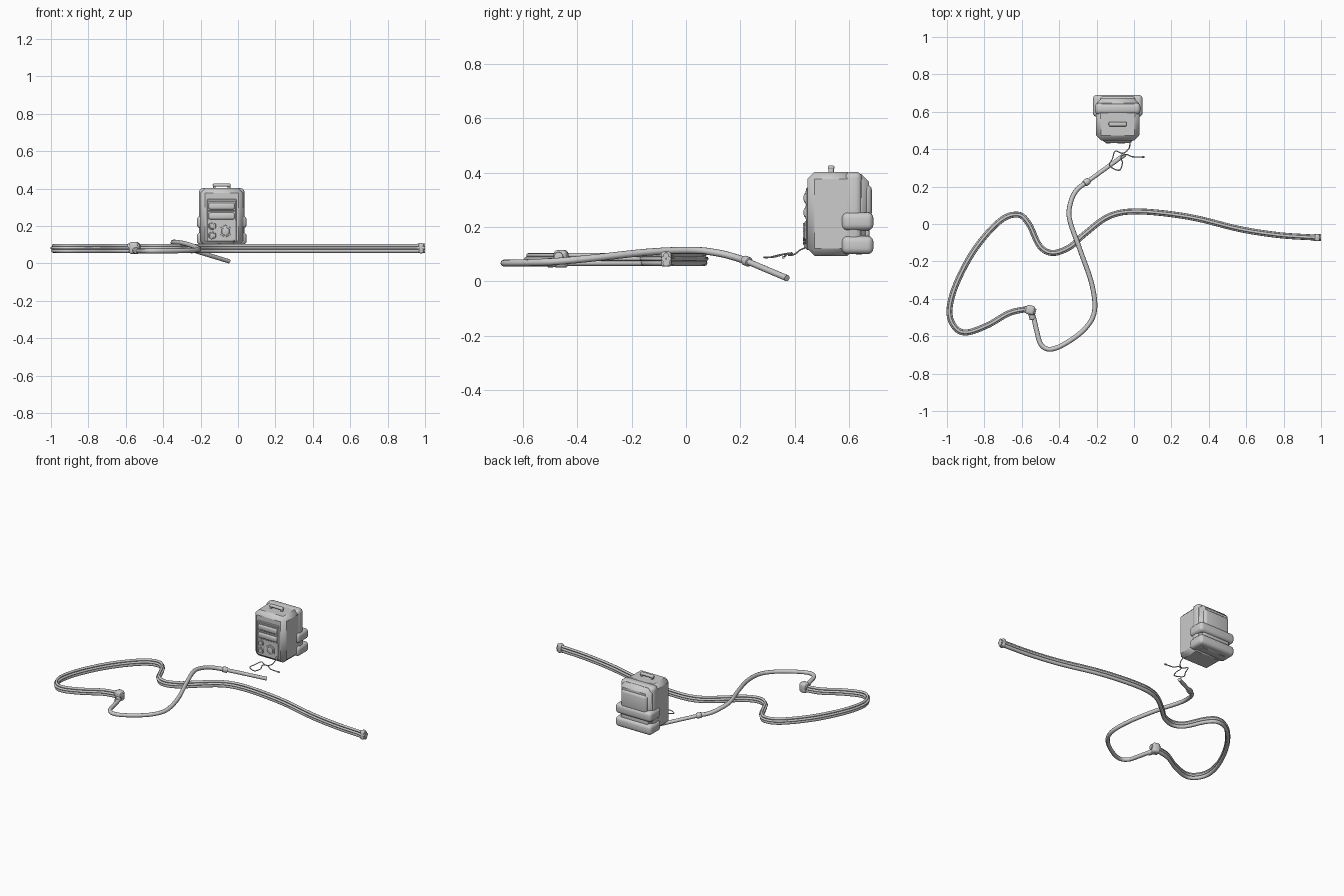
import bpy, bmesh, math
from mathutils import Vector, Matrix

if "Cube" in bpy.data.objects:
    bpy.data.objects.remove(bpy.data.objects["Cube"])


def finish(ob, angle=35):
    bpy.ops.object.select_all(action='DESELECT')
    ob.select_set(True)
    bpy.context.view_layer.objects.active = ob
    bpy.ops.object.shade_smooth_by_angle(angle=math.radians(angle))
    return ob


def box(name, lo, hi, bevel=0.0, seg=3, rot=0.0):
    lo, hi = Vector(lo), Vector(hi)
    bm = bmesh.new()
    bmesh.ops.create_cube(bm, size=1)
    bmesh.ops.scale(bm, vec=hi - lo, verts=bm.verts)
    if bevel:
        bmesh.ops.bevel(bm, geom=bm.edges[:], offset=bevel, segments=seg, profile=0.5, affect='EDGES')
    me = bpy.data.meshes.new(name)
    bm.to_mesh(me)
    bm.free()
    ob = bpy.data.objects.new(name, me)
    bpy.context.collection.objects.link(ob)
    ob.location = (lo + hi) / 2
    ob.rotation_euler.z = rot
    return finish(ob)


def rod(name, a, b, r, sides=12, bevel=0.0):
    a, b = Vector(a), Vector(b)
    bm = bmesh.new()
    bmesh.ops.create_cone(bm, cap_ends=True, segments=sides, radius1=r, radius2=r, depth=(b - a).length)
    if bevel:
        caps = [e for e in bm.edges if abs(e.verts[0].co.z - e.verts[1].co.z) < 1e-6]
        bmesh.ops.bevel(bm, geom=caps, offset=bevel, segments=2, profile=0.5, affect='EDGES')
    me = bpy.data.meshes.new(name)
    rot = (b - a).to_track_quat('Z', 'Y').to_matrix().to_4x4()
    bm.transform(Matrix.Translation((a + b) / 2) @ rot)
    bm.to_mesh(me)
    bm.free()
    ob = bpy.data.objects.new(name, me)
    bpy.context.collection.objects.link(ob)
    return finish(ob)


def smooth_path(pts, n=6):
    p = [Vector(q) for q in pts]
    p = [2 * p[0] - p[1]] + p + [2 * p[-1] - p[-2]]
    out = []
    for a, b, c, d in zip(p, p[1:], p[2:], p[3:]):
        for i in range(n):
            t = i / n
            out.append(0.5 * (2 * b + (c - a) * t + (2 * a - 5 * b + 4 * c - d) * t * t
                              + (3 * b - a - 3 * c + d) * t ** 3))
    return out + [p[-2]]


def tube(name, path, r, side=0.0, up=0.0, res=2):
    cu = bpy.data.curves.new(name, 'CURVE')
    cu.dimensions = '3D'
    cu.bevel_depth, cu.bevel_resolution, cu.use_fill_caps = r, res, True
    sp = cu.splines.new('POLY')
    sp.points.add(len(path) - 1)
    for i, q in enumerate(path):
        d = path[min(i + 1, len(path) - 1)] - path[max(i - 1, 0)]
        nrm = Vector((-d.y, d.x, 0)).normalized()
        sp.points[i].co = (*(q + nrm * side + Vector((0, 0, up))), 1)
    ob = bpy.data.objects.new(name, cu)
    bpy.context.collection.objects.link(ob)
    bpy.ops.object.select_all(action='DESELECT')
    ob.select_set(True)
    bpy.context.view_layer.objects.active = ob
    bpy.ops.object.convert(target='MESH')
    return finish(bpy.context.view_layer.objects.active, 50)


# Bundle of hoses running along the ground
trunk = smooth_path([(x, y, 0.08) for x, y in [
    (0.98, -0.073), (0.78, -0.06), (0.565, -0.027), (0.3, 0.037), (0.03, 0.067), (-0.13, 0.043),
    (-0.263, -0.053), (-0.343, -0.123), (-0.434, -0.155), (-0.504, -0.118), (-0.562, 0.0),
    (-0.62, 0.05), (-0.717, 0.016), (-0.85, -0.134), (-0.95, -0.32), (-0.987, -0.465),
    (-0.958, -0.552), (-0.894, -0.58), (-0.78, -0.54), (-0.664, -0.475), (-0.555, -0.452)]])
for label, r, side, up in [("lower", 0.012, 0, -0.012), ("upper", 0.008, 0, 0.016),
                           ("left", 0.0075, 0.0085, 0.003), ("right", 0.0075, -0.0085, 0.003)]:
    tube("hose_" + label, trunk, r, side, up)

# Coupling at the far end of the bundle
box("end_coupling", (0.966, -0.092, 0.054), (0.993, -0.054, 0.109), 0.009)
for i, (dy, z, r) in enumerate([(0, 0.068, 0.013), (0, 0.096, 0.01), (-0.01, 0.083, 0.009), (0.01, 0.083, 0.009)]):
    rod(f"end_nozzle_{i}", (0.96, -0.073 + dy, z), (1.0, -0.073 + dy, z), r)

# Manifold where the bundle becomes a single hose
box("manifold", (-0.58, -0.485, 0.05), (-0.53, -0.435, 0.115), 0.014, rot=-0.25)
rod("manifold_cap", (-0.588, -0.455, 0.09), (-0.525, -0.47, 0.09), 0.018, 12, 0.004)
rod("manifold_outlet", (-0.553, -0.46, 0.07), (-0.541, -0.51, 0.068), 0.017, 12, 0.003)

# Single hose arching up to the wand
single = smooth_path([
    (-0.556, -0.46, 0.068), (-0.537, -0.5, 0.067), (-0.52, -0.572, 0.067), (-0.498, -0.643, 0.067),
    (-0.45, -0.67, 0.067), (-0.37, -0.641, 0.067), (-0.263, -0.561, 0.069), (-0.211, -0.465, 0.074),
    (-0.226, -0.32, 0.088), (-0.29, -0.134, 0.108), (-0.345, 0.027, 0.114), (-0.338, 0.118, 0.104),
    (-0.306, 0.182, 0.088), (-0.253, 0.224, 0.074)])
tube("single_hose", single, 0.013)
collar, tip = Vector((-0.253, 0.224, 0.074)), Vector((-0.048, 0.372, 0.0115))
aim = (tip - collar).normalized()
rod("wand", collar, tip, 0.0115)
rod("wand_collar", collar - aim * 0.016, collar + aim * 0.016, 0.018, 12, 0.004)

# Thin lead looping out of the box
lead = smooth_path([
    (-0.022, 0.465, 0.13), (-0.022, 0.425, 0.118), (-0.03, 0.4, 0.1), (-0.06, 0.378, 0.096),
    (-0.1, 0.39, 0.104), (-0.115, 0.35, 0.098), (-0.13, 0.312, 0.089), (-0.08, 0.287, 0.088),
    (-0.062, 0.325, 0.09), (-0.07, 0.36, 0.1), (-0.04, 0.372, 0.1), (-0.01, 0.36, 0.09), (0.05, 0.358, 0.088)])
tube("lead", lead, 0.0032, res=1)
rod("lead_tip", (0.042, 0.358, 0.088), (0.057, 0.358, 0.088), 0.005, 8)

# Chamfered power unit body
X = -0.087
body = box("unit_body", (X - 0.118, 0.447, 0.094), (X + 0.118, 0.62, 0.403))
for v in body.data.vertices:
    if v.co.y < 0:
        v.co.x *= 0.97
m = body.modifiers.new("chamfer", 'BEVEL')
m.width, m.segments = 0.026, 1

# Rear frame, back pad and two strapped rolls
box("rear_frame", (X - 0.122, 0.585, 0.11), (X + 0.122, 0.648, 0.403), 0.022)
back = box("back_panel", (X - 0.114, 0.6, 0.098), (X + 0.114, 0.674, 0.395), 0.0)
m = back.modifiers.new("chamfer", 'BEVEL')
m.width, m.segments = 0.028, 1
box("back_pad", (X - 0.095, 0.63, 0.235), (X + 0.095, 0.684, 0.355), 0.018)
for i, z in enumerate((0.10, 0.187)):
    box(f"roll_{i}", (X - 0.133, 0.573, z), (X + 0.133, 0.69, z + 0.067), 0.022, 4)
box("roll_strap", (X - 0.1, 0.59, 0.15), (X + 0.1, 0.675, 0.2), 0.01)

# Carry handle
box("handle_grip", (X - 0.048, 0.522, 0.411), (X + 0.048, 0.546, 0.427), 0.006)
for s in (-1, 1):
    box(f"handle_post_{s}", (X + s * 0.039 - 0.007, 0.524, 0.395), (X + s * 0.039 + 0.007, 0.544, 0.42), 0.003)

# Front panel with two louvres, two small knobs and a large knob
box("front_panel", (X - 0.079, 0.442, 0.115), (X + 0.079, 0.47, 0.345), 0.004, 1)
for i, z in enumerate((0.284, 0.231)):
    box(f"louvre_surround_{i}", (X - 0.077, 0.4395, z - 0.004), (X + 0.077, 0.46, z + 0.051), 0.004, 1)
    box(f"louvre_{i}", (X - 0.071, 0.433, z + 0.003), (X + 0.071, 0.46, z + 0.042), 0.012)
for name, x, z, r in [("small_knob_upper", -0.138, 0.2, 0.022), ("small_knob_lower", -0.138, 0.15, 0.022),
                      ("large_knob", -0.067, 0.172, 0.034)]:
    rod(name + "_base", (x, 0.437, z), (x, 0.46, z), r, 6, 0.003)
    rod(name, (x, 0.43, z), (x, 0.45, z), r * 0.7, 6, 0.003)
rod("lead_socket", (-0.022, 0.435, 0.13), (-0.022, 0.46, 0.13), 0.009, 10)
